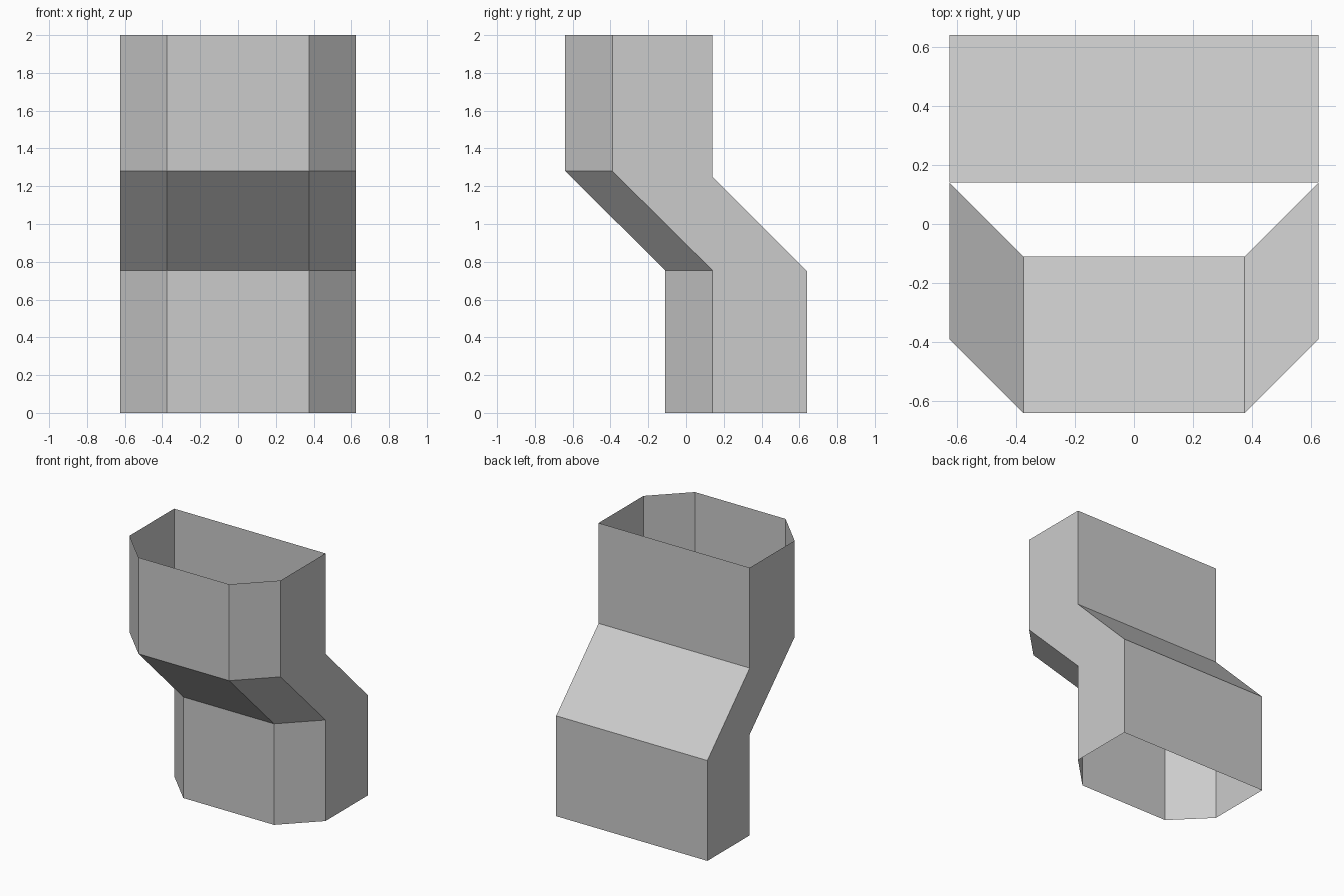
import bpy
import bmesh

cube = bpy.data.objects.get("Cube")
if cube:
    bpy.data.objects.remove(cube, do_unlink=True)

HALF_WIDTH, HALF_FRONT = 0.625, 0.375

# Plain grey sheet metal
grey = bpy.data.materials.new("light grey")
grey.use_nodes = True
colour = (0.6, 0.6, 0.6, 1)
grey.diffuse_color = colour
grey.node_tree.nodes["Principled BSDF"].inputs["Base Color"].default_value = colour


def ring(bm, front, corner, back, z_front, z_back):
    """Six-sided outline: flat back, straight sides, chamfered front."""
    points = [(-HALF_FRONT, front, z_front), (HALF_FRONT, front, z_front),
              (HALF_WIDTH, corner, z_front), (HALF_WIDTH, back, z_back),
              (-HALF_WIDTH, back, z_back), (-HALF_WIDTH, corner, z_front)]
    return [bm.verts.new(p) for p in points]


# Offset duct, open at both ends: straight, slanted, straight
bm = bmesh.new()
lower = (-0.11, 0.14, 0.64)
upper = (-0.64, -0.39, 0.14)
rings = [ring(bm, *lower, 0, 0),
         ring(bm, *lower, 0.755, 0.75),
         ring(bm, *upper, 1.28, 1.25),
         ring(bm, *upper, 2, 2)]
for a, b in zip(rings, rings[1:]):
    for i in range(len(a)):
        j = (i + 1) % len(a)
        bm.faces.new((a[i], a[j], b[j], b[i]))

mesh = bpy.data.meshes.new("offset_duct")
bm.to_mesh(mesh)
bm.free()
mesh.materials.append(grey)
duct = bpy.data.objects.new("offset_duct", mesh)
bpy.context.scene.collection.objects.link(duct)
